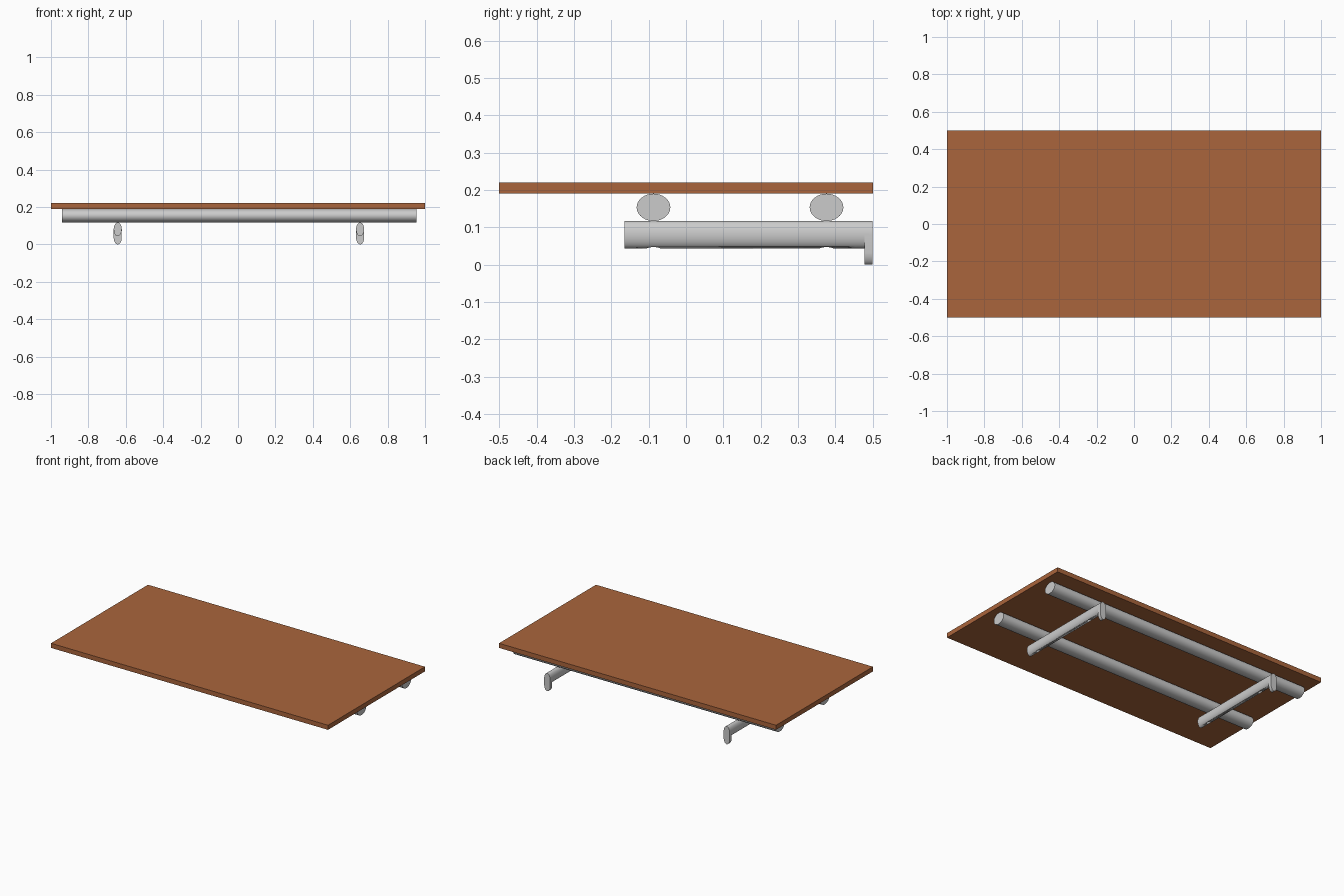
import bpy, bmesh, math
from mathutils import Matrix, Vector

if "Cube" in bpy.data.objects:
    bpy.data.objects.remove(bpy.data.objects["Cube"])

# Tubes are flattened: each axis has its own radius
RX, RY, RZ = 0.0215, 0.045, 0.0365
SEG = 48


def finish(name, bm, smooth=True):
    bmesh.ops.recalc_face_normals(bm, faces=bm.faces)
    me = bpy.data.meshes.new(name)
    bm.to_mesh(me)
    bm.free()
    ob = bpy.data.objects.new(name, me)
    bpy.context.collection.objects.link(ob)
    if smooth:
        bpy.ops.object.select_all(action='DESELECT')
        ob.select_set(True)
        bpy.context.view_layer.objects.active = ob
        bpy.ops.object.shade_smooth_by_angle(angle=math.radians(35))
    return ob


def rod(name, profile, start, direction):
    """Extrude a closed outline along a vector."""
    bm = bmesh.new()
    face = bm.faces.new([bm.verts.new(Vector(start) + Vector(p)) for p in profile])
    ext = bmesh.ops.extrude_face_region(bm, geom=[face])
    verts = [v for v in ext['geom'] if isinstance(v, bmesh.types.BMVert)]
    bmesh.ops.translate(bm, vec=Vector(direction), verts=verts)
    return finish(name, bm)


angles = [2 * math.pi * i / SEG for i in range(SEG)]

# Table top
bm = bmesh.new()
bmesh.ops.create_cube(bm, size=1, matrix=Matrix.Translation((0, 0, 0.205)) @ Matrix.Diagonal((2, 1, 0.03, 1)))
top = finish("panel", bm, smooth=False)
mat = bpy.data.materials.new("wood")
mat.diffuse_color = (0.40, 0.13, 0.045, 1)
mat.use_nodes = True
mat.node_tree.nodes["Principled BSDF"].inputs["Base Color"].default_value = mat.diffuse_color
top.data.materials.append(mat)

# Long rails under the panel
rail_ys = (-0.087, 0.376)
ring_yz = [(0, RY * math.cos(a), RZ * math.sin(a)) for a in angles]
for i, y in enumerate(rail_ys):
    rod(f"rail_{i + 1}", ring_yz, (-0.942, y, 0.1535), (1.896, 0, 0))

ring_xz = [(RX * math.cos(a), 0, RZ * math.sin(a)) for a in angles]
ring_xy = [(0.0088 * math.cos(a), 0.0178 * math.sin(a), 0) for a in angles]
# Rounded-end strip outline for the hook plates
zc = 0.0805
strip = [(RX * math.cos(a), 0, RZ * math.sin(a) + (zc if i <= SEG // 2 else RZ))
         for i, a in enumerate(angles)]

for side, x in (("left", -0.643), ("right", 0.653)):
    # Cross bar with two shallow screw holes underneath
    bar = rod(f"cross_bar_{side}", ring_xz, (x, -0.165, zc), (0, 0.655, 0))
    for i, y in enumerate(rail_ys):
        cut = rod(f"screw_hole_cutter_{side}_{i + 1}", ring_xy, (x, y, 0.03), (0, 0, 0.028))
        cut.hide_render = True
        cut.display_type = 'WIRE'
        mod = bar.modifiers.new(f"screw_hole_{i + 1}", 'BOOLEAN')
        mod.operation = 'DIFFERENCE'
        mod.object = cut
    # Downward hook plate at the back end
    rod(f"hook_plate_{side}", strip, (x, 0.478, 0), (0, 0.021, 0))
